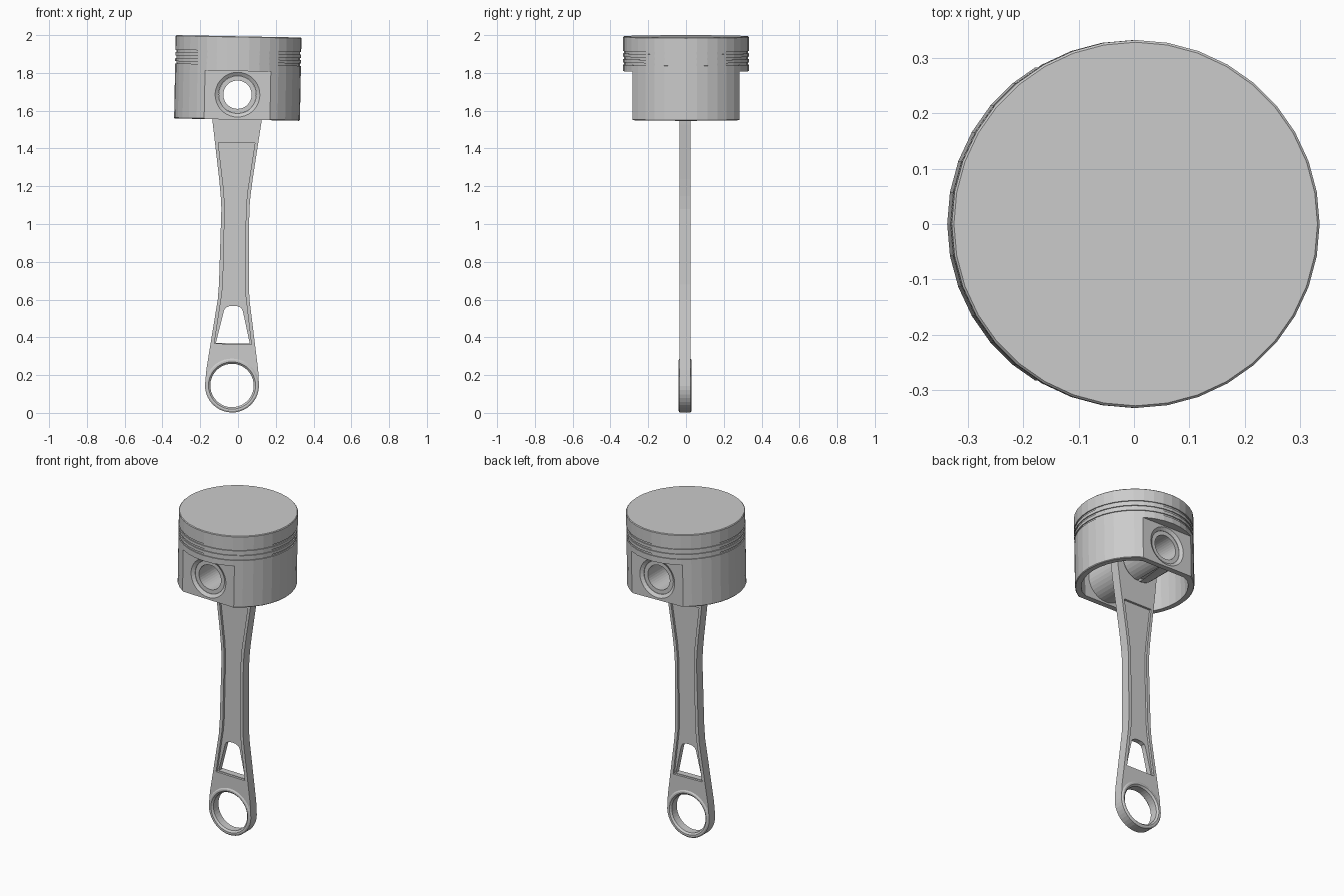
import bpy, bmesh, math
from mathutils import Matrix, Vector

if "Cube" in bpy.data.objects:
    bpy.data.objects.remove(bpy.data.objects["Cube"])

PIN_Z, BIG_Z, ROD_Y = 1.685, 0.145, -0.005


def finish(name, bm):
    bmesh.ops.recalc_face_normals(bm, faces=bm.faces[:])
    me = bpy.data.meshes.new(name)
    bm.to_mesh(me)
    bm.free()
    ob = bpy.data.objects.new(name, me)
    bpy.context.collection.objects.link(ob)
    return ob


def lathe(name, profile, n=36, along_y=False, loc=(0, 0, 0)):
    """Closed solid of revolution from (radius, height) pairs."""
    bm = bmesh.new()
    rings = [[bm.verts.new((r * math.cos(2 * math.pi * i / n), r * math.sin(2 * math.pi * i / n), h))
              for i in range(n)] for r, h in profile]
    for a, b in zip(rings, rings[1:]):
        for i in range(n):
            j = (i + 1) % n
            bm.faces.new((a[i], a[j], b[j], b[i]))
    bm.faces.new(rings[0][::-1])
    bm.faces.new(rings[-1])
    m = Matrix.Translation(loc)
    if along_y:
        m = m @ Matrix.Rotation(math.pi / 2, 4, 'X')
    bm.transform(m)
    return finish(name, bm)


def prism(name, pts, direction, depth):
    """Extrude a 3D polygon along a direction."""
    bm = bmesh.new()
    f = bm.faces.new([bm.verts.new(p) for p in pts])
    ext = bmesh.ops.extrude_face_region(bm, geom=[f])['geom']
    bmesh.ops.translate(bm, vec=Vector(direction) * depth,
                        verts=[v for v in ext if isinstance(v, bmesh.types.BMVert)])
    return finish(name, bm)


def box(lo, hi):
    (x0, y0, z0), (x1, y1, z1) = lo, hi
    return prism("box", [(x0, y0, z0), (x1, y0, z0), (x1, y1, z0), (x0, y1, z0)], (0, 0, 1), z1 - z0)


def plate(name, xz, y0, y1):
    return prism(name, [(x, y0, z) for x, z in xz], (0, 1, 0), y1 - y0)


def mirrored(right):
    """Complete a right-hand outline with its mirror image."""
    return right + [(-x, z) for x, z in reversed(right) if abs(x) > 1e-5]


def boolean(target, tool, op='DIFFERENCE'):
    mod = target.modifiers.new("bool", 'BOOLEAN')
    mod.operation, mod.solver, mod.object = op, 'EXACT', tool
    bpy.context.view_layer.update()
    dg = bpy.context.evaluated_depsgraph_get()
    me = bpy.data.meshes.new_from_object(target.evaluated_get(dg))
    target.modifiers.clear()
    target.data = me
    bpy.data.objects.remove(tool, do_unlink=True)


# Piston body with three shallow ring grooves
R = 0.333
prof = [(R - 0.004, 1.553), (R, 1.557)]
for z in (1.85, 1.88, 1.91):
    prof += [(R, z - 0.006), (R - 0.006, z - 0.006), (R - 0.006, z + 0.006), (R, z + 0.006)]
prof += [(R, 1.99), (R - 0.004, 1.994)]
piston = lathe("piston", prof)

# Flat recessed sides of the skirt
for s in (-1, 1):
    ys = sorted((s * 0.283, s * 0.5))
    boolean(piston, box((-0.4, ys[0], 1.5), (0.4, ys[1], 1.81)))

# Hollow underside
ring = [(0.298 * math.cos(a), max(-0.25, min(0.25, 0.298 * math.sin(a))), 1.5)
        for a in (2 * math.pi * i / 36 for i in range(36))]
boolean(piston, prism("cavity", ring, (0, 0, 1), 0.38))

# Pin bosses, the gap between them, and the chamfered bore
boolean(piston, lathe("boss", [(0.122, -0.27), (0.122, 0.27)], 36, True, (0, 0, PIN_Z)), 'UNION')
boolean(piston, box((-0.15, -0.055, 1.52), (0.15, 0.045, 1.825)))
boolean(piston, lathe("bore", [(0.124, -0.3), (0.12, -0.284), (0.1, -0.27),
                               (0.1, 0.27), (0.12, 0.284), (0.124, 0.3)], 36, True, (0, 0, PIN_Z)))

# Hollow wrist pin
pin = lathe("wrist_pin", [(0.0995, -0.268), (0.0995, 0.268)], 36, True, (0, 0, PIN_Z))
boolean(pin, lathe("pin_hole", [(0.075, -0.4), (0.075, 0.4)], 36, True, (0, 0, PIN_Z)))

# Connecting rod outline: big end arc, waisted shank, small end arc
right = [(0.143 * math.sin(a), BIG_Z - 0.143 * math.cos(a))
         for a in (math.radians(d) for d in range(0, 99, 9))]
right += [(0.137, 0.23), (0.084, 0.6), (0.079, 0.68), (0.074, 1.08), (0.079, 1.15),
          (0.089, 1.24), (0.128, 1.53)]
right += [(0.145 * math.cos(a), PIN_Z + 0.145 * math.sin(a))
          for a in (math.radians(d) for d in range(-8, 91, 14))]
right[-1] = (0, PIN_Z + 0.145)
rod = plate("connecting_rod", mirrored(right), ROD_Y - 0.029, ROD_Y + 0.029)

# Raised collar on the big end
boolean(rod, lathe("collar", [(0.135, -0.034), (0.1425, -0.029), (0.1425, 0.029), (0.135, 0.034)],
                   40, True, (0, ROD_Y, BIG_Z)), 'UNION')

# Shank pockets on both faces
pocket = mirrored([(0.098, 0.365), (0.062, 0.63), (0.058, 0.7), (0.056, 1.08), (0.062, 1.17), (0.097, 1.43)])
boolean(rod, plate("pocket", pocket, ROD_Y - 0.1, ROD_Y - 0.015))
boolean(rod, plate("pocket", pocket, ROD_Y + 0.015, ROD_Y + 0.1))

# Tapered window above the big end
window = mirrored([(0.09, 0.368), (0.05, 0.54), (0.042, 0.556), (0.02, 0.566), (0, 0.567)])
boolean(rod, plate("window", window, -0.2, 0.2))

# Big end bore (chamfered) and small end bore
boolean(rod, lathe("big_bore", [(0.131, -0.04), (0.115, -0.024), (0.115, 0.024), (0.131, 0.04)],
                   40, True, (0, ROD_Y, BIG_Z)))
boolean(rod, lathe("small_bore", [(0.1, -0.2), (0.1, 0.2)], 36, True, (0, 0, PIN_Z)))

# Whole assembly leans slightly to the right
lean = Matrix.Translation((-0.0345, 0, 0)) @ Matrix.Rotation(math.radians(1.08), 4, 'Y')
for ob in (piston, pin, rod):
    ob.data.transform(lean)
